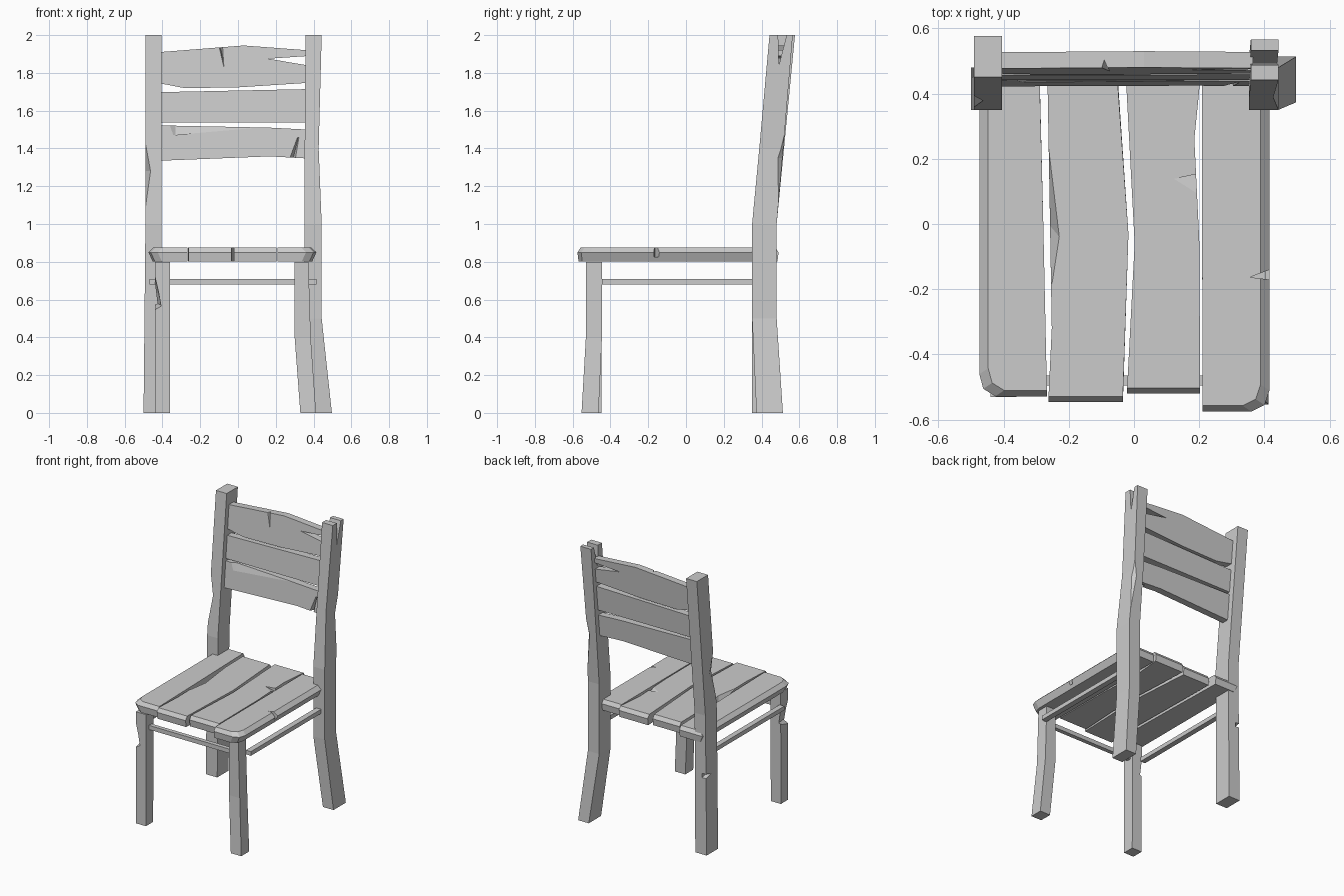
import bpy, bmesh


def mesh_object(name, bm):
    bmesh.ops.recalc_face_normals(bm, faces=bm.faces)
    me = bpy.data.meshes.new(name)
    bm.to_mesh(me)
    bm.free()
    ob = bpy.data.objects.new(name, me)
    bpy.context.collection.objects.link(ob)
    return ob


def loft(name, loops):
    """Skin a stack of equal-length point loops and cap both ends."""
    bm = bmesh.new()
    rings = [[bm.verts.new(p) for p in lp] for lp in loops]
    n = len(rings[0])
    for a, b in zip(rings, rings[1:]):
        for i in range(n):
            j = (i + 1) % n
            bm.faces.new((a[i], a[j], b[j], b[i]))
    bm.faces.new(rings[0])
    bm.faces.new(rings[-1])
    return mesh_object(name, bm)


def post(name, sections):
    """Square post from (z, x0, x1, y0, y1) sections."""
    return loft(name, [[(x0, y0, z), (x1, y0, z), (x1, y1, z), (x0, y1, z)]
                       for z, x0, x1, y0, y1 in sections])


def bar(name, x0, x1, y0, y1, z0=.68, z1=.71):
    return post(name, [(z0, x0, x1, y0, y1), (z1, x0, x1, y0, y1)])


def cut(ob, points):
    """Carve a convex chip out of a part."""
    bm = bmesh.new()
    for p in points:
        bm.verts.new(p)
    bmesh.ops.convex_hull(bm, input=bm.verts[:])
    cutter = mesh_object("chip_cutter", bm)
    cutter.hide_render = True
    mod = ob.modifiers.new("chip", 'BOOLEAN')
    mod.operation, mod.solver, mod.object = 'DIFFERENCE', 'EXACT', cutter
    bpy.context.view_layer.objects.active = ob
    bpy.ops.object.modifier_apply(modifier=mod.name)
    bpy.data.objects.remove(cutter)


def wedge(ob, tri, axis, lo, hi):
    """Carve a triangular prism running along an axis (0=x, 1=y, 2=z)."""
    pts = []
    for c in (lo, hi):
        for p in tri:
            q = list(p)
            q.insert(axis, c)
            pts.append(q)
    cut(ob, pts)


# Front legs
leg = post("front_leg_left", [(0, -.44, -.36, -.53, -.447), (.8, -.44, -.36, -.53, -.445)])
cut(leg, [(-.47, -.56, .74), (-.47, -.56, .52), (-.41, -.54, .56), (-.438, -.54, .72),
          (-.405, -.52, .57), (-.445, -.43, .70), (-.43, -.43, .58), (-.48, -.43, .6)])
post("front_leg_right", [(0, .33, .413, -.553, -.463), (.4, .30, .385, -.53, -.445),
                         (.8, .30, .373, -.53, -.445)])

# Back posts
left = post("back_post_left", [(0, -.5, -.41, .35, .48), (1, -.49, -.405, .35, .48),
                               (2, -.49, -.405, .45, .577)])
cut(left, [(-.445, .34, 1.28), (-.492, .34, 1.03), (-.492, .37, 1.52),
           (-.492, .44, 1.28), (-.54, .3, 1.28)])
wedge(left, [(.42, .565), (.54, .535), (.54, .595)], 0, -.55, -.465)
right = post("back_post_right", [(0, .413, .497, .373, .513), (.5, .353, .443, .35, .48),
                                 (1, .353, .443, .35, .48), (1.4, .353, .427, .388, .515),
                                 (2, .358, .443, .442, .565)])
cut(right, [(.44, .475, 1.35), (.39, .53, 1.35), (.443, .487, 1.06),
            (.435, .528, 1.52), (.5, .55, 1.3)])
wedge(right, [(.492, 1.84), (.487, 2.03), (.54, 2.03)], 0, .3, .5)
cut(right, [(.34, .42, 2.02), (.375, .42, 2.02), (.34, .42, 1.82), (.34, .48, 2.02)])

# Stretchers
bar("front_stretcher", -.37, .31, -.495, -.465)
bar("side_stretcher_left", -.468, -.43, -.446, .36)
bar("side_stretcher_right", .375, .415, -.446, .36)


# Back slats follow the lean of the posts
def slat(name, outline, t=.025):
    def lean(z):
        return .415 + .095 * (z - 1)
    return loft(name, [[(x, lean(z) + s, z) for x, z in outline] for s in (-t, t)])


top = slat("top_slat", [(-.415, 1.745), (-.28, 1.719), (.01, 1.724), (.365, 1.747),
                        (.365, 1.92), (.03, 1.945), (-.415, 1.91)])
cut(top, [(-.115, .45, 1.96), (-.07, .45, 1.96), (-.07, .46, 1.80),
          (-.095, .51, 1.96), (-.075, .44, 1.80)])
wedge(top, [(.16, 1.875), (.38, 1.89), (.38, 1.838)], 1, .4, .6)
slat("middle_slat", [(-.415, 1.538), (.365, 1.538), (.365, 1.714), (-.415, 1.698)])
low = slat("lower_slat", [(-.415, 1.335), (.17, 1.358), (.365, 1.347),
                          (.365, 1.50), (.17, 1.51), (-.415, 1.522)])
cut(low, [(.26, .40, 1.34), (.325, .44, 1.48), (.31, .40, 1.34), (.29, .46, 1.34)])
cut(low, [(-.40, .42, 1.54), (-.33, .438, 1.455), (.17, .44, 1.51), (-.33, .465, 1.54),
          (.16, .44, 1.53)])


# Seat planks, with the outer rim bevelled
def plank(name, outline):
    def rim(z, dx, dy):
        pts = []
        for x, y in outline:
            if abs(x) > .35:
                x -= dx if x > 0 else -dx
            if abs(y) > .35 and abs(x) < .5:
                y -= dy * (abs(y) > .4) * (1 if y > 0 else -1)
            pts.append((x, y, z))
        return pts
    return loft(name, [rim(.802, .022, .006), rim(.85, 0, 0), rim(.876, .027, .018)])


plank("seat_plank_1", [(-.474, .49), (-.474, -.46), (-.462, -.505), (-.425, -.528),
                       (-.267, -.528), (-.278, 0), (-.29, .49)])
p2 = plank("seat_plank_2", [(-.262, -.546), (-.034, -.546), (-.017, -.03), (-.05, .45),
                            (-.265, .45), (-.252, -.32)])
cut(p2, [(-.262, .25, .88), (-.228, -.04, .878), (-.25, -.19, .88), (-.262, 0, .81),
         (-.3, .1, .9), (-.29, -.1, .82)])
p3 = plank("seat_plank_3", [(-.021, -.52), (.203, -.52), (.2, -.05), (.185, .26),
                            (.204, .47), (-.025, .47), (.002, -.06)])
cut(p3, [(.117, .137, .878), (.2, .155, .89), (.2, .155, .85), (.2, .08, .88)])
p4 = plank("seat_plank_4", [(.21, -.575), (.36, -.575), (.4, -.555), (.415, -.51),
                            (.415, .45), (.208, .45)])
wedge(p4, [(.355, -.163), (.43, -.135), (.43, -.172)], 2, .825, .9)
